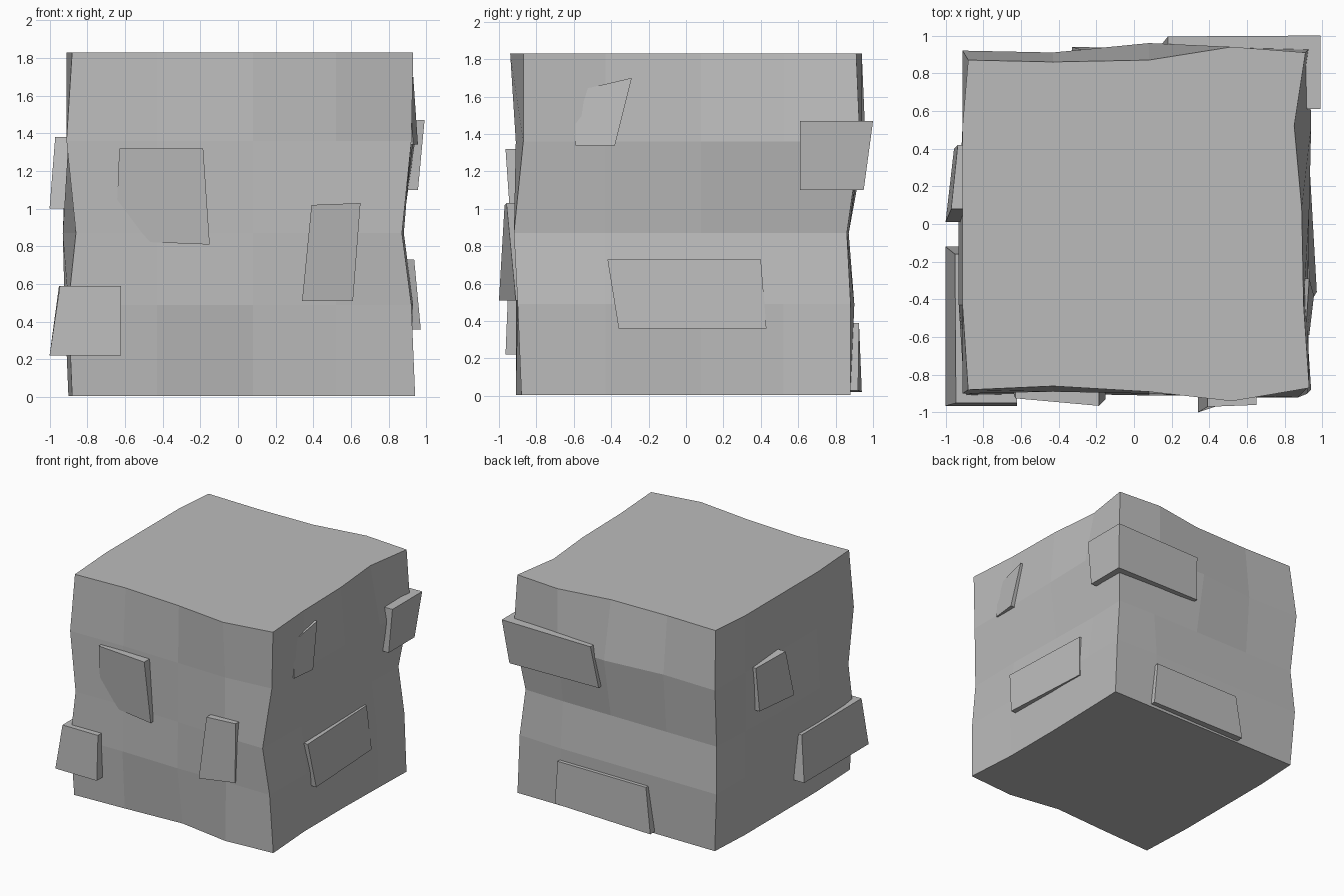
import bpy, bmesh

if "Cube" in bpy.data.objects:
    bpy.data.objects.remove(bpy.data.objects["Cube"])

grey = bpy.data.materials.new("stone_grey")
grey.diffuse_color = (0.5, 0.5, 0.5, 1)
grey.use_nodes = True
grey.node_tree.nodes["Principled BSDF"].inputs["Base Color"].default_value = grey.diffuse_color

# side name -> (position along side, outward depth) to x, y
SIDES = {
    "front": lambda u, d: (u, -d),
    "right": lambda u, d: (d, u),
    "back": lambda u, d: (u, d),
    "left": lambda u, d: (-d, u),
}


def finish(bm, name):
    bmesh.ops.recalc_face_normals(bm, faces=bm.faces)
    mesh = bpy.data.meshes.new(name)
    bm.to_mesh(mesh)
    bm.free()
    mesh.materials.append(grey)
    obj = bpy.data.objects.new(name, mesh)
    bpy.context.collection.objects.link(obj)
    return obj


# Rough stone block: five stacked rings, four facets per side
COLS = (-0.43, 0.08, 0.52)
HEIGHTS = (1.83, 1.36, 0.87, 0.49, 0.005)
CORNERS = {
    "front": [(-.88, -.88), (-.91, -.90), (-.86, -.90), (-.90, -.91), (-.88, -.89)],
    "right": [(.93, -.87), (.92, -.87), (.87, -.92), (.92, -.90), (.94, -.88)],
    "back": [(.91, .91), (.93, .93), (.87, .86), (.91, .88), (.93, .88)],
    "left": [(-.88, .87), (-.91, .92), (-.89, .87), (-.91, .90), (-.88, .88)],
}
DEPTHS = {
    "front": [(.86, .89, .94), (.89, .90, .91), (.89, .90, .92), (.90, .91, .90), (.87, .84, .91)],
    "right": [(.90, .89, .85), (.92, .93, .94), (.88, .87, .86), (.93, .92, .91), (.91, .91, .92)],
    "back": [(.86, .87, .94), (.91, .96, .94), (.87, .87, .87), (.90, .90, .90), (.88, .88, .88)],
    "left": [(.91, .91, .91), (.90, .90, .91), (.93, .93, .91), (.92, .91, .91), (.90, .90, .90)],
}
bm = bmesh.new()
rings = []
for row, z in enumerate(HEIGHTS):
    ring = []
    for side, place in SIDES.items():
        ring.append(bm.verts.new((*CORNERS[side][row], z)))
        inner = list(zip(COLS, DEPTHS[side][row]))
        if side in ("back", "left"):
            inner.reverse()
        ring += [bm.verts.new((*place(u, d), z)) for u, d in inner]
    rings.append(ring)
for a, b in zip(rings, rings[1:]):
    for i in range(len(a)):
        j = (i + 1) % len(a)
        bm.faces.new((a[i], b[i], b[j], a[j]))
bm.faces.new(rings[0])
bm.faces.new(rings[-1])
finish(bm, "stone_block")


# Raised slabs: outer quad (along side, height, depth) sunk back into the block
def slab(name, side, quad, inner=0.78):
    place = SIDES[side]
    bm = bmesh.new()
    out = [bm.verts.new((*place(u, d), z)) for u, z, d in quad]
    back = [bm.verts.new((*place(u, inner), z)) for u, z, d in quad]
    bm.faces.new(out)
    bm.faces.new(back[::-1])
    for i in range(4):
        j = (i + 1) % 4
        bm.faces.new((out[i], back[i], back[j], out[j]))
    finish(bm, name)


slab("front_upper_slab", "front",
     [(-.63, 1.32, .925), (-.185, 1.32, .965), (-.15, .81, .93), (-.65, .83, .87)])
slab("front_lower_slab", "front",
     [(.39, 1.02, .97), (.65, 1.03, .96), (.61, .51, .91), (.34, .51, 1.0)])
slab("right_lower_slab", "right",
     [(-.42, .73, .935), (.40, .73, .90), (.43, .36, .925), (-.36, .36, .97)])
slab("right_upper_slab", "right",
     [(-.59, 1.63, .91), (-.29, 1.70, .93), (-.38, 1.34, .955), (-.59, 1.34, .93)])
slab("left_slab", "left",
     [(.42, 1.36, .935), (.08, 1.38, .97), (.01, 1.0, 1.0), (.40, 1.0, .955)])
slab("back_lower_slab", "back",
     [(-.28, .39, .925), (.53, .39, .925), (.56, .03, .92), (-.33, .02, .94)])

# Slabs that wrap around a corner of the block
slab("front_left_corner_slab", "left",
     [(-.95, .59, .945), (-.16, .59, .95), (-.12, .22, 1.0), (-.965, .22, 1.0)], 0.62)
slab("back_right_corner_slab", "back",
     [(.18, 1.46, .995), (.99, 1.47, 1.0), (.955, 1.10, .95), (.14, 1.11, .945)], 0.61)
